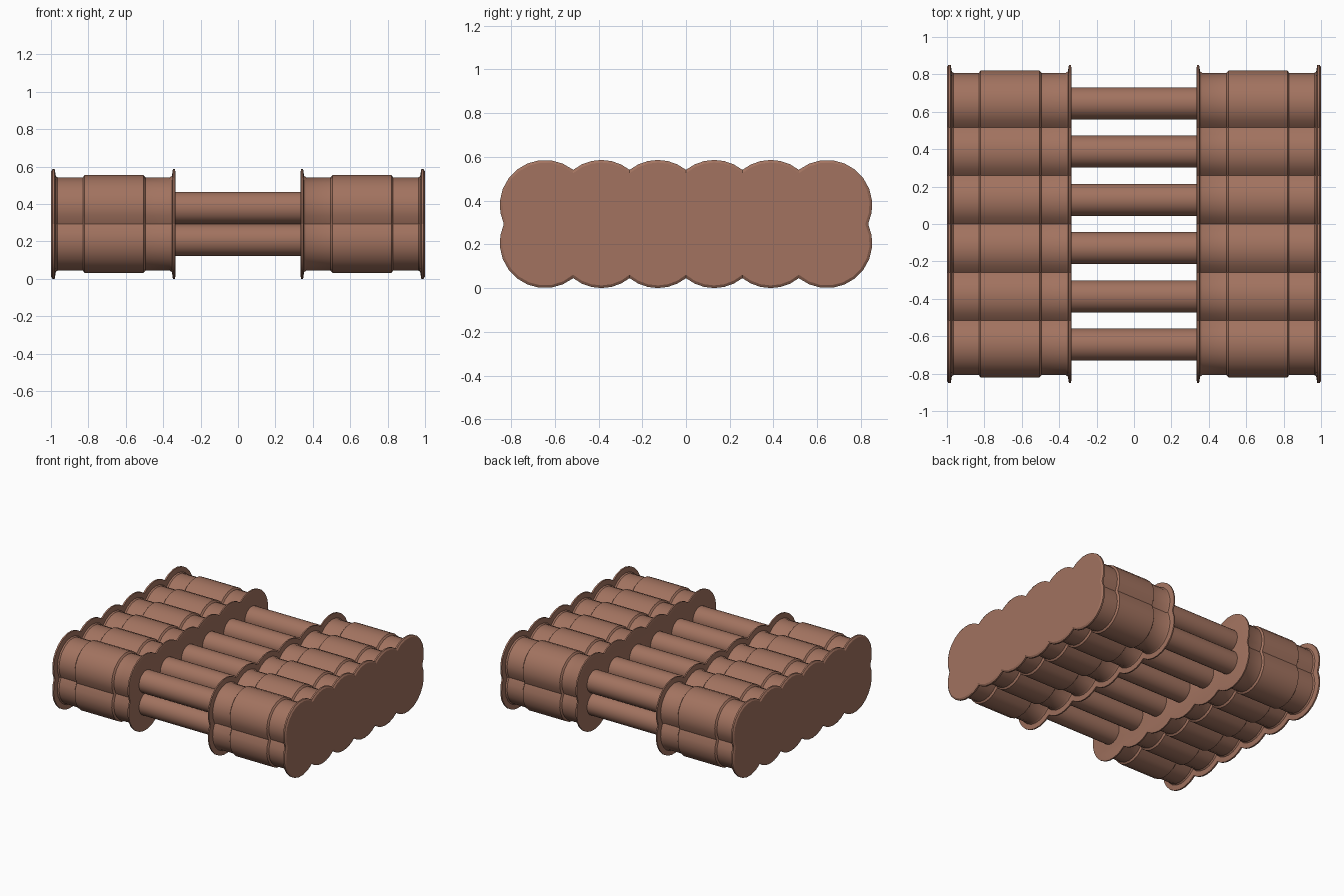
import bpy, bmesh, math
from mathutils import Matrix

if "Cube" in bpy.data.objects:
    bpy.data.objects.remove(bpy.data.objects["Cube"])

H, D, MID = 0.129, 0.086, 0.293     # half spacing in y, half spacing in z, centre height
COLS = [(-5 + 2 * i) * H for i in range(6)]

mat = bpy.data.materials.new("warm brown")
mat.diffuse_color = (0.36, 0.17, 0.115, 1)
mat.use_nodes = True
mat.node_tree.nodes["Principled BSDF"].inputs["Base Color"].default_value = mat.diffuse_color


def finish(name, bm):
    bmesh.ops.recalc_face_normals(bm, faces=bm.faces)
    me = bpy.data.meshes.new(name)
    bm.to_mesh(me)
    bm.free()
    ob = bpy.data.objects.new(name, me)
    bpy.context.collection.objects.link(ob)
    me.materials.append(mat)
    bpy.ops.object.select_all(action='DESELECT')
    ob.select_set(True)
    bpy.context.view_layer.objects.active = ob
    bpy.ops.object.shade_smooth_by_angle(angle=math.radians(32))
    return ob


def outline(r):
    """Merged outline of two rows of six circles of radius r, as (y, z)."""
    a, b = math.acos(H / r), math.asin(D / r)
    pts = []
    for sign in (1, -1):            # top row right to left, then bottom row back
        for i in range(6):
            cy = sign * COLS[5 - i]
            t0 = -b if i == 0 else a
            t1 = math.pi + b if i == 5 else math.pi - a
            n = 10 if i in (0, 5) else 6
            for k in range(n):
                t = t0 + (t1 - t0) * k / n
                pts.append((cy + sign * r * math.cos(t),
                            MID + sign * (D + r * math.sin(t))))
    return pts


# Stepped profile of a head: (x, radius)
PROFILE = [(0.334, 0.190), (0.338, 0.207), (0.348, 0.207), (0.354, 0.170),
           (0.366, 0.163), (0.495, 0.163), (0.505, 0.176), (0.820, 0.176),
           (0.830, 0.163), (0.964, 0.163), (0.974, 0.170), (0.980, 0.207),
           (0.992, 0.207), (1.000, 0.195)]

# Left and right heads, lofted from merged outlines
for name, s in (("right_head", 1), ("left_head", -1)):
    bm = bmesh.new()
    rings = [[bm.verts.new((s * x, y, z)) for y, z in outline(r)] for x, r in PROFILE]
    n = len(rings[0])
    for p, q in zip(rings, rings[1:]):
        for i in range(n):
            j = (i + 1) % n
            bm.faces.new((p[i], p[j], q[j], q[i]))
    bm.faces.new(rings[0])
    bm.faces.new(rings[-1])
    finish(name, bm)

# Twelve connecting rods
for row, z in (("lower", MID - D), ("upper", MID + D)):
    for i, y in enumerate(COLS):
        bm = bmesh.new()
        bmesh.ops.create_cone(bm, cap_ends=True, segments=28, radius1=0.086,
                              radius2=0.086, depth=0.68,
                              matrix=Matrix.Translation((0, y, z)) @ Matrix.Rotation(math.pi / 2, 4, 'Y'))
        finish(f"{row}_rod_{i + 1}", bm)
